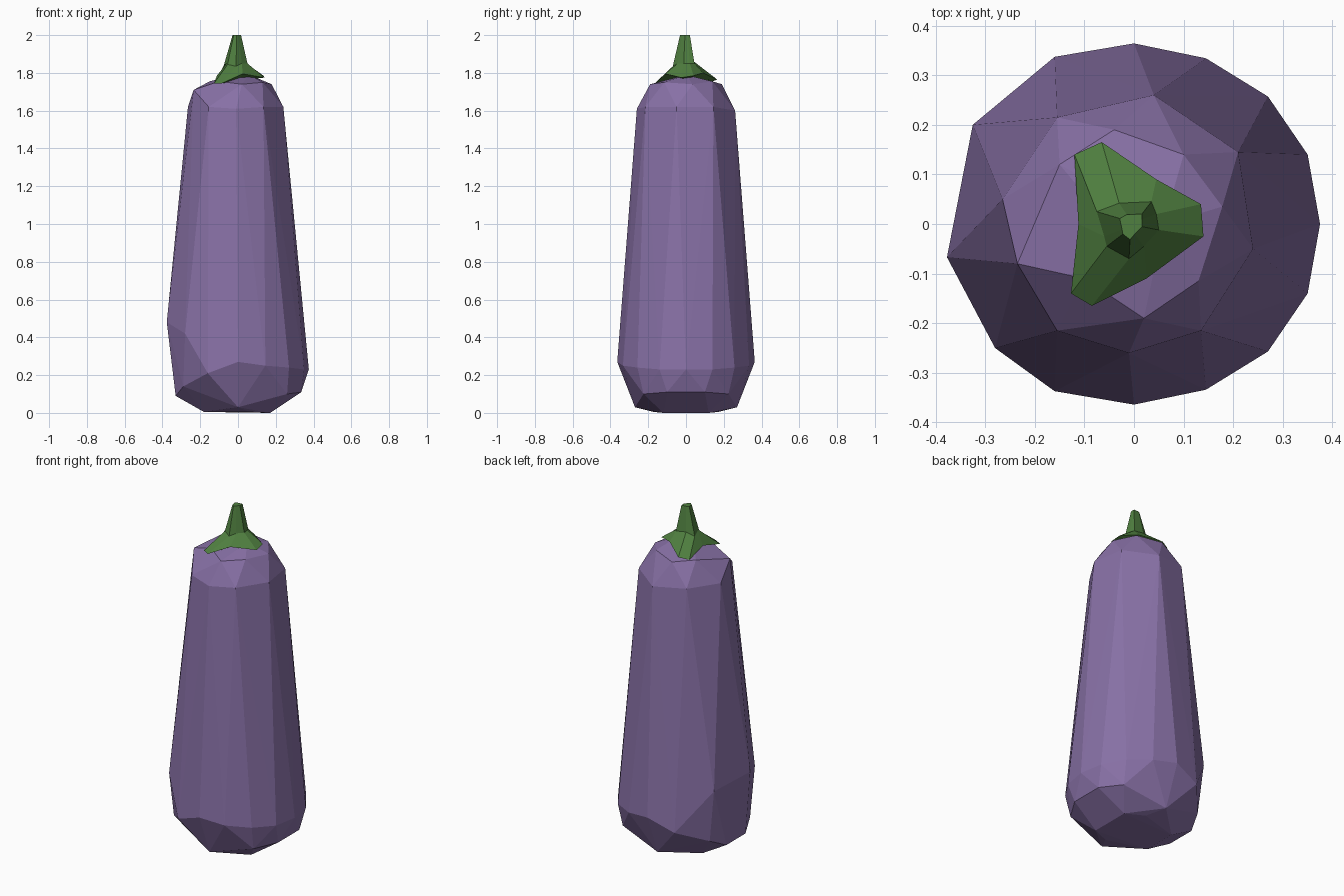
import bpy, bmesh


def material(name, rgb):
    m = bpy.data.materials.new(name)
    m.diffuse_color = (*rgb, 1)
    return m


def finish(bm, name, mat):
    bmesh.ops.recalc_face_normals(bm, faces=bm.faces)
    mesh = bpy.data.meshes.new(name)
    bm.to_mesh(mesh)
    bm.free()
    mesh.materials.append(mat)
    ob = bpy.data.objects.new(name, mesh)
    bpy.context.collection.objects.link(ob)
    return ob


purple = material("aubergine purple", (0.245, 0.163, 0.38))
green = material("stem green", (0.08, 0.214, 0.051))

# Body: faceted hull. The lower half is mirrored front to back.
lower = [
    (0.17, 0.12, 0.0), (0.06, 0.17, 0.005), (-0.18, 0.1, 0.005),
    (0.0, 0.27, 0.03), (0.335, 0.1, 0.11), (0.26, 0.225, 0.1),
    (-0.33, 0.09, 0.09), (-0.29, 0.19, 0.14),
    (0.375, 0.0, 0.23), (0.35, 0.14, 0.23), (0.27, 0.257, 0.24),
    (0.145, 0.334, 0.25), (0.0, 0.364, 0.27), (-0.16, 0.337, 0.21),
]
bulge = [(-0.28, -0.25, 0.42), (-0.377, -0.067, 0.48), (-0.325, 0.2, 0.45)]
shoulder = [
    (0.04, 0.26, 1.6), (0.21, 0.145, 1.62), (0.24, -0.05, 1.62),
    (0.135, -0.215, 1.62), (-0.01, -0.26, 1.61), (-0.155, -0.215, 1.62),
    (-0.235, -0.08, 1.71), (-0.265, 0.05, 1.62), (-0.155, 0.215, 1.62),
]
crown = [
    (0.1, 0.14, 1.755), (0.178, 0.035, 1.74), (0.13, -0.115, 1.75),
    (0.02, -0.19, 1.74), (-0.1, -0.11, 1.755), (-0.15, 0.12, 1.755),
    (-0.04, 0.19, 1.74), (0.06, 0.0, 1.79), (-0.05, 0.0, 1.78),
]
bm = bmesh.new()
for x, y, z in lower:
    for side in ((-1, 1) if y else (1,)):
        bm.verts.new((x, y * side, z))
for p in bulge + shoulder + crown:
    bm.verts.new(p)
hull = bmesh.ops.convex_hull(bm, input=bm.verts)
loose = [v for v in bm.verts if not v.link_faces]
bmesh.ops.delete(bm, geom=loose, context='VERTS')
finish(bm, "aubergine_body", purple)

# Stem: three-lobed cap lofted up to a narrow, slightly bent stalk
cap = [
    (0.135, 0.04, 1.785), (0.045, 0.09, 1.8), (-0.065, 0.165, 1.765),
    (-0.12, 0.14, 1.755), (-0.112, 0.0, 1.785), (-0.127, -0.14, 1.745),
    (-0.085, -0.165, 1.745), (0.025, -0.11, 1.795), (0.14, -0.025, 1.775),
]
neck = [
    (0.045, 0.02, 1.85), (0.035, 0.045, 1.85), (-0.03, 0.042, 1.86),
    (-0.075, 0.025, 1.84), (-0.06, -0.025, 1.85), (-0.055, -0.045, 1.845),
    (-0.01, -0.07, 1.835), (0.02, -0.045, 1.85), (0.05, -0.012, 1.85),
]
tip = [(0.016 if i in (0, 1, 8) else -0.008 + 0.32 * (x + 0.01),
        y * 0.45, 2.0) for i, (x, y, z) in enumerate(neck)]
bm = bmesh.new()
rings = [[bm.verts.new(p) for p in ring] for ring in (cap, neck, tip)]
for low, high in zip(rings, rings[1:]):
    for i in range(9):
        j = (i + 1) % 9
        bm.faces.new((low[i], low[j], high[j], high[i]))
bm.faces.new(rings[2])
# Underside fans in to a point hidden in the body
centre = bm.verts.new((0, 0, 1.76))
for i in range(9):
    bm.faces.new((rings[0][(i + 1) % 9], rings[0][i], centre))
finish(bm, "stem", green)
